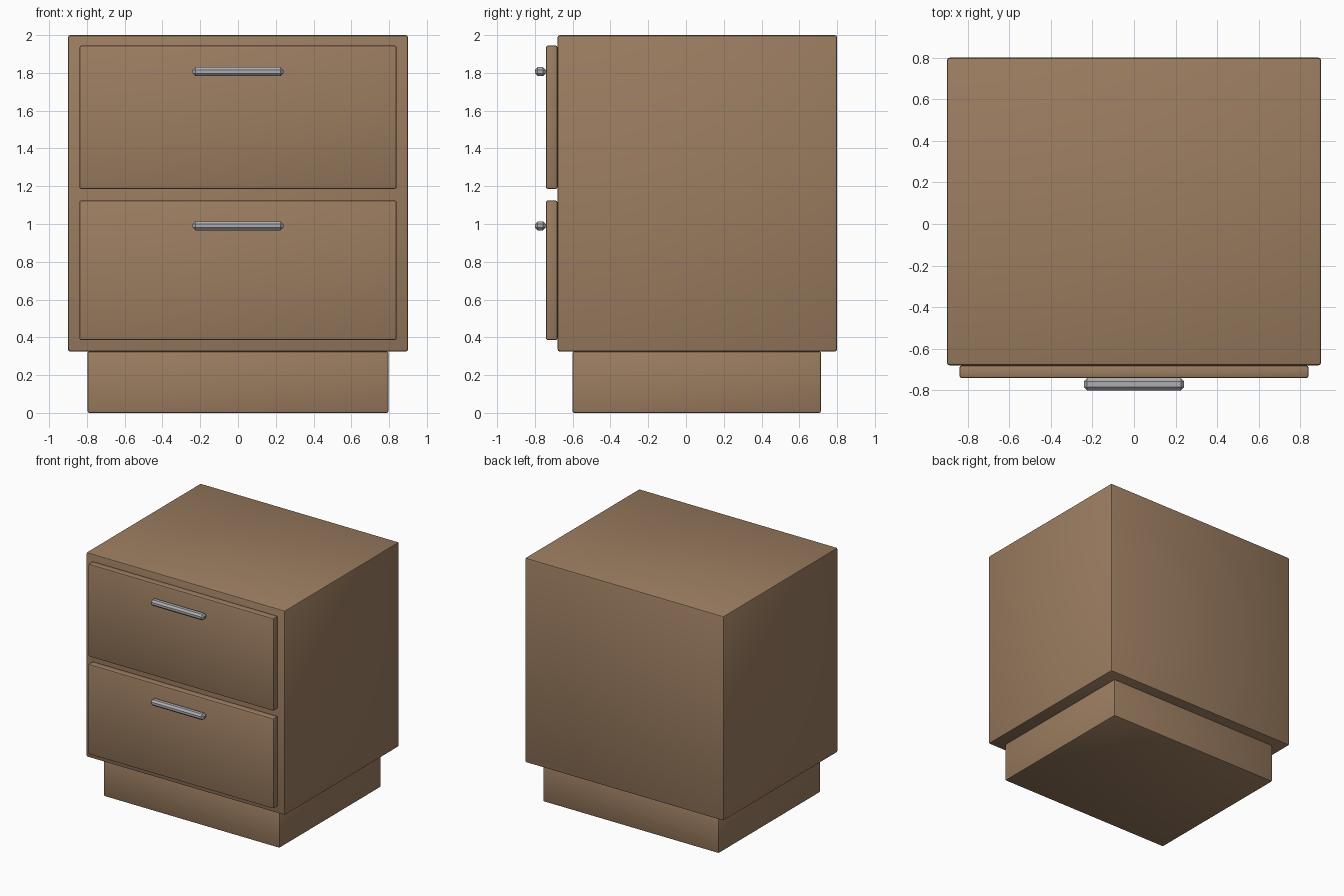
import bpy
import bmesh
from mathutils import Vector

cube = bpy.data.objects.get("Cube")
if cube:
    bpy.data.objects.remove(cube, do_unlink=True)


def make_material(name, color):
    mat = bpy.data.materials.new(name)
    mat.use_nodes = True
    rgba = (*color, 1.0)
    mat.diffuse_color = rgba
    mat.node_tree.nodes["Principled BSDF"].inputs["Base Color"].default_value = rgba
    return mat


wood = make_material("warm brown wood", (0.33, 0.205, 0.118))
metal = make_material("grey metal", (0.42, 0.42, 0.44))


def rounded_box(name, low, high, mat, radius, segments=2):
    """Box between two corners with bevelled edges."""
    low, high = Vector(low), Vector(high)
    centre, size = (low + high) / 2, high - low
    bm = bmesh.new()
    bmesh.ops.create_cube(bm, size=1)
    bmesh.ops.scale(bm, vec=size, verts=bm.verts)
    bmesh.ops.bevel(bm, geom=bm.edges[:], offset=radius, segments=segments,
                    profile=0.5, affect='EDGES')
    mesh = bpy.data.meshes.new(name)
    bm.to_mesh(mesh)
    bm.free()
    mesh.materials.append(mat)
    obj = bpy.data.objects.new(name, mesh)
    obj.location = centre
    bpy.context.collection.objects.link(obj)
    return obj


# Cabinet body and recessed plinth
rounded_box("cabinet_body", (-0.9, -0.68, 0.325), (0.9, 0.8, 2.0), wood, 0.012)
rounded_box("plinth", (-0.797, -0.602, 0.0), (0.797, 0.715, 0.325), wood, 0.01)

# Drawer fronts, each with a bar handle
for label, bottom, top, grip in (("upper", 1.185, 1.945, 1.807),
                                 ("lower", 0.385, 1.125, 0.99)):
    rounded_box(label + "_drawer_front", (-0.84, -0.742, bottom),
                (0.84, -0.68, top), wood, 0.012)
    rounded_box(label + "_handle", (-0.24, -0.8, grip - 0.024),
                (0.24, -0.742, grip + 0.024), metal, 0.015, 1)

# Soft edges on the wooden parts
bpy.ops.object.select_all(action='DESELECT')
for obj in bpy.context.collection.objects:
    if obj.type == 'MESH' and wood.name in obj.data.materials:
        obj.select_set(True)
        bpy.context.view_layer.objects.active = obj
bpy.ops.object.shade_smooth_by_angle(angle=0.6)
